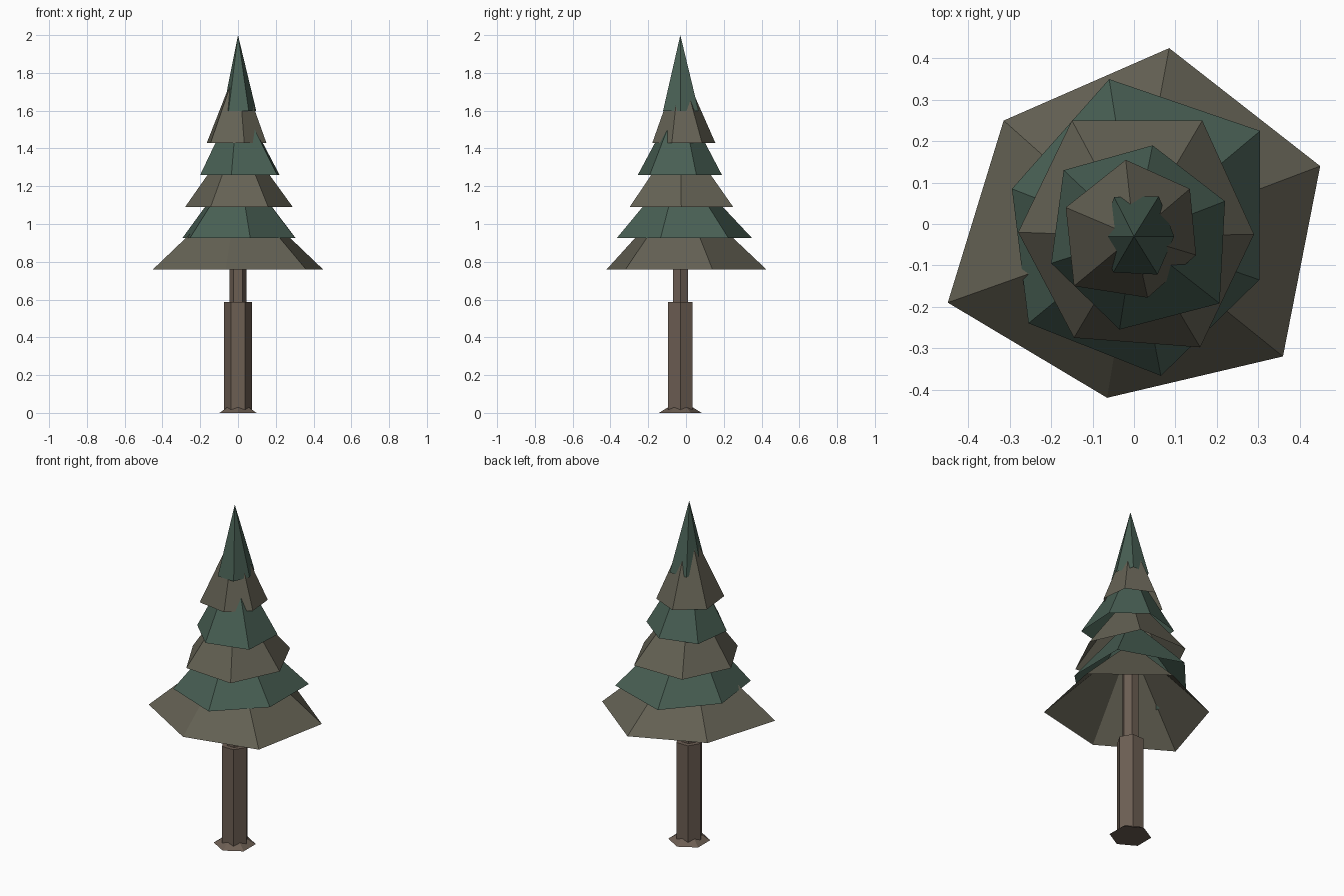
import bpy, bmesh, math

if "Cube" in bpy.data.objects:
    bpy.data.objects.remove(bpy.data.objects["Cube"])

CY = -0.03  # trunk axis offset in y


def material(name, rgb):
    m = bpy.data.materials.new(name)
    m.diffuse_color = (*rgb, 1)
    m.use_nodes = True
    m.node_tree.nodes["Principled BSDF"].inputs["Base Color"].default_value = m.diffuse_color
    return m


BARK = material("bark", (0.15, 0.112, 0.086))
DRY = material("dry_needles", (0.127, 0.12, 0.088))
GREEN = material("green_needles", (0.065, 0.115, 0.088))


def finish(name, bm, mat):
    bmesh.ops.recalc_face_normals(bm, faces=bm.faces)
    me = bpy.data.meshes.new(name)
    bm.to_mesh(me)
    bm.free()
    me.materials.append(mat)
    ob = bpy.data.objects.new(name, me)
    bpy.context.collection.objects.link(ob)
    return ob


def layer(name, rim, z, apex, mat, closed=False):
    """Six-sided cone with an irregular rim, open underneath by default."""
    bm = bmesh.new()
    ring = [bm.verts.new((x, y, z)) for x, y in rim]
    top = bm.verts.new((0, CY, apex))
    for a, b in zip(ring, ring[1:] + ring[:1]):
        bm.faces.new((a, b, top))
    if closed:
        bm.faces.new(ring[::-1])
    finish(name, bm, mat)


def hexagon(r, turn=0):
    return [(r * math.cos(math.radians(60 * i + turn)),
             CY + r * math.sin(math.radians(60 * i + turn))) for i in range(6)]


def post(name, r, z0, z1):
    bm = bmesh.new()
    lo = [bm.verts.new((x, y, z0)) for x, y in hexagon(r)]
    hi = [bm.verts.new((x, y, z1)) for x, y in hexagon(r)]
    for i in range(6):
        j = (i + 1) % 6
        bm.faces.new((lo[i], lo[j], hi[j], hi[i]))
    bm.faces.new(lo[::-1])
    bm.faces.new(hi)
    finish(name, bm, BARK)


# Trunk: root flare, thick lower part, thin upper part
layer("root_flare", hexagon(0.113, 30), 0, 0.07, BARK, closed=True)
post("lower_trunk", 0.075, 0, 0.587)
post("upper_trunk", 0.046, 0.587, 1.1)

# Foliage layers, bottom to top: rim points, rim height, apex height
LAYERS = [
    ([(0.45, 0.14), (0.085, 0.425), (-0.315, 0.25), (-0.45, -0.19), (-0.065, -0.42), (0.36, -0.32)], 0.76, 1.19),
    ([(0.305, 0.225), (-0.06, 0.35), (-0.295, 0.085), (-0.255, -0.24), (0.065, -0.367), (0.303, -0.135)], 0.925, 1.33),
    ([(0.29, -0.025), (0.165, 0.25), (-0.15, 0.25), (-0.28, -0.02), (-0.145, -0.275), (0.16, -0.298)], 1.09, 1.49),
    ([(0.22, 0.055), (0.045, 0.19), (-0.17, 0.13), (-0.2, -0.095), (-0.035, -0.255), (0.207, -0.192)], 1.26, 1.68),
    ([(0.135, 0.085), (-0.02, 0.155), (-0.165, 0.04), (-0.145, -0.15), (0.033, -0.178), (0.15, -0.075)], 1.43, 1.85),
    ([(0.097, -0.03), (0.06, 0.067), (-0.048, 0.065), (-0.08, -0.03), (-0.05, -0.117), (0.057, -0.122)], 1.597, 2.0),
]
for i, (rim, z, apex) in enumerate(LAYERS):
    layer(f"foliage_layer_{i + 1}", rim, z, apex, GREEN if i % 2 else DRY)
